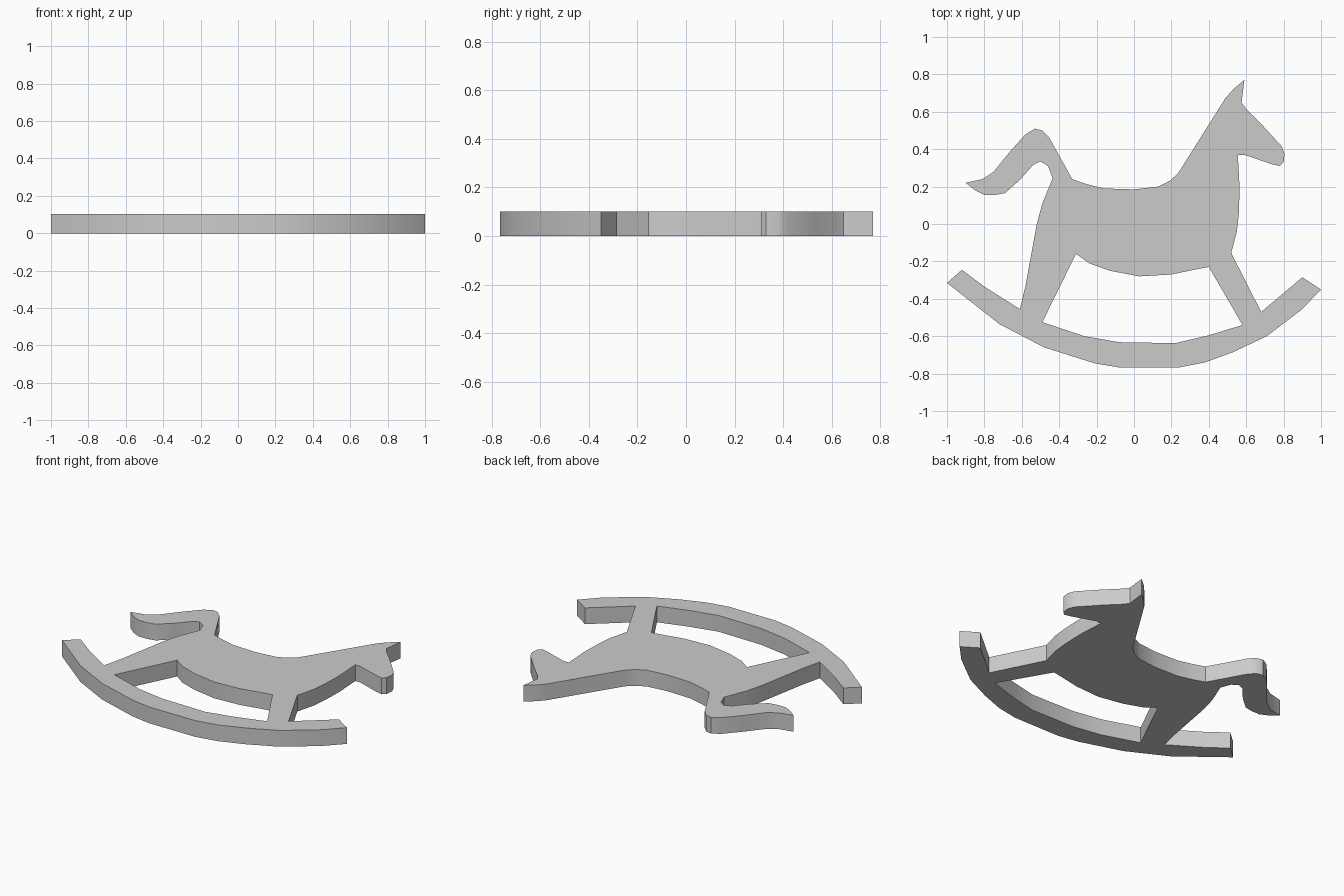
import bpy
import math

if "Cube" in bpy.data.objects:
    bpy.data.objects.remove(bpy.data.objects["Cube"])

THICKNESS = 0.102

# Silhouette, clockwise, one run of profile points per part
tail_top = [(-.90, .22), (-.81, .24), (-.75, .28), (-.665, .385), (-.58, .48),
            (-.53, .51), (-.49, .50), (-.455, .465), (-.33, .24)]
back = [(-.26, .215), (-.16, .19), (0, .185), (.13, .20), (.19, .23), (.235, .27)]
neck_and_ear = [(.49, .675), (.53, .72), (.59, .77), (.575, .65)]
head = [(.60, .615), (.68, .535), (.79, .415), (.805, .375), (.80, .33),
        (.78, .31), (.735, .32), (.59, .37), (.555, .37)]
chest = [(.565, .19), (.56, .05), (.55, -.04), (.52, -.155)]
rocker = [(.68, -.47), (.90, -.285), (1.0, -.35), (.90, -.455), (.71, -.60),
          (.53, -.685), (.38, -.74), (.24, -.767), (-.08, -.767), (-.21, -.745),
          (-.48, -.66), (-.72, -.535), (-1.0, -.315), (-.92, -.245),
          (-.80, -.335), (-.61, -.455)]
hind_leg = [(-.58, -.33), (-.52, 0), (-.49, .11), (-.435, .245)]
tail_underside = [(-.46, .31), (-.50, .335), (-.54, .315), (-.61, .235),
                  (-.69, .165), (-.745, .155), (-.80, .155), (-.85, .18)]

# Opening between the belly, the legs and the rocker
belly = [(-.31, -.16), (-.24, -.21), (-.13, -.25), (.03, -.28), (.20, -.27),
         (.32, -.245), (.40, -.23)]
rocker_top = [(.58, -.54), (.40, -.595), (.22, -.637), (-.08, -.632),
              (-.265, -.60), (-.49, -.525)]


def flat_plate(name, loops, thickness):
    """Fill closed 2D loops (inner loops become holes) and extrude to a solid."""
    curve = bpy.data.curves.new(name, 'CURVE')
    curve.dimensions = '2D'
    curve.fill_mode = 'BOTH'
    curve.extrude = thickness / 2
    for loop in loops:
        spline = curve.splines.new('POLY')
        spline.points.add(len(loop) - 1)
        for point, (x, y) in zip(spline.points, loop):
            point.co = (x, y, 0, 1)
        spline.use_cyclic_u = True
    obj = bpy.data.objects.new(name, curve)
    bpy.context.collection.objects.link(obj)
    obj.location.z = thickness / 2
    bpy.ops.object.select_all(action='DESELECT')
    obj.select_set(True)
    bpy.context.view_layer.objects.active = obj
    bpy.ops.object.convert(target='MESH')
    # Weld the caps to the walls and face everything outward
    bpy.ops.object.mode_set(mode='EDIT')
    bpy.ops.mesh.select_all(action='SELECT')
    bpy.ops.mesh.remove_doubles(threshold=0.0005)
    bpy.ops.mesh.normals_make_consistent(inside=False)
    bpy.ops.object.mode_set(mode='OBJECT')
    bpy.ops.object.shade_smooth_by_angle(angle=math.radians(35))
    return bpy.context.object


outline = (tail_top + back + neck_and_ear + head + chest + rocker
           + hind_leg + tail_underside)
flat_plate("rocking_horse_plate", [outline, belly + rocker_top], THICKNESS)
